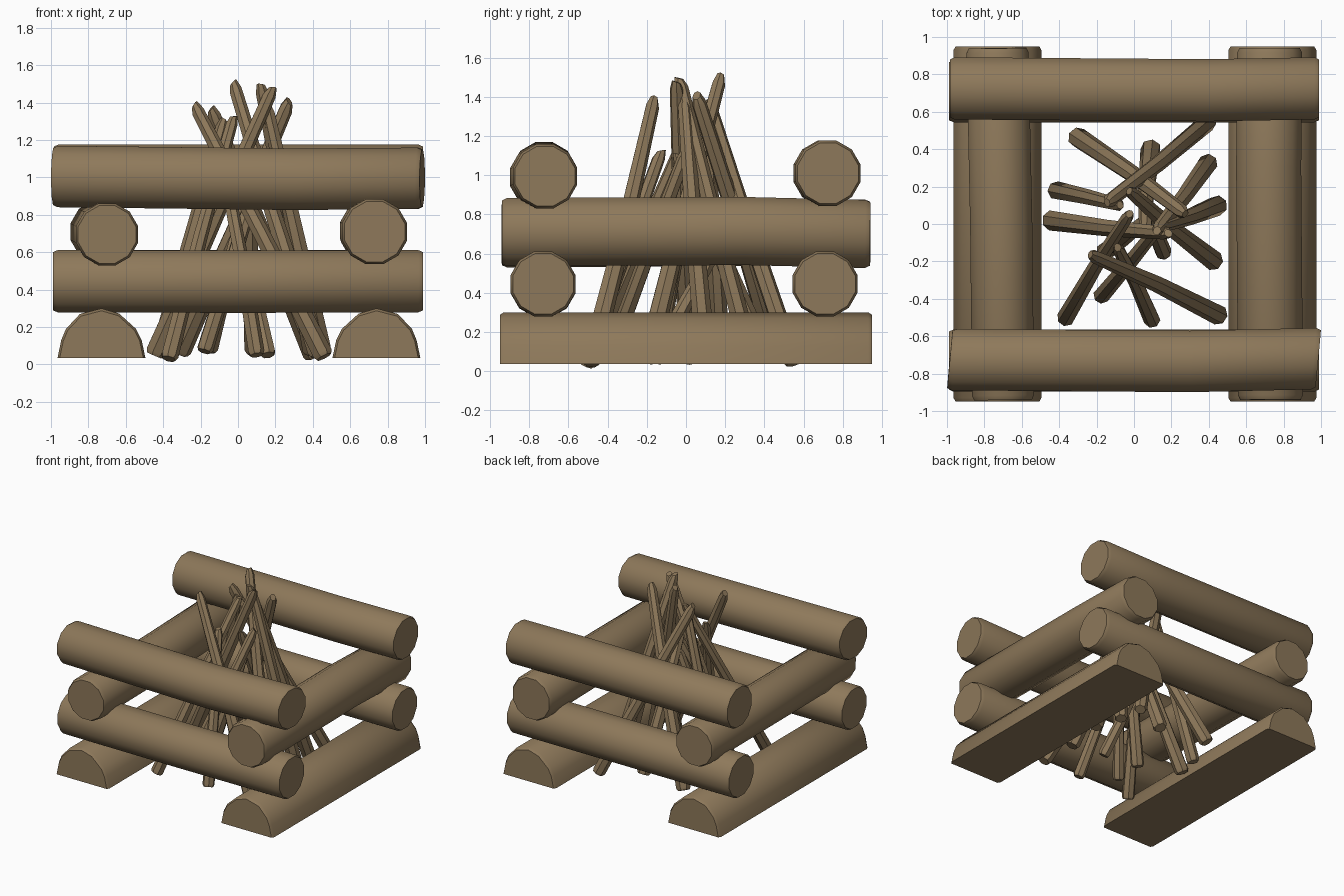
import bpy, bmesh, math, random
from mathutils import Vector

if "Cube" in bpy.data.objects:
    bpy.data.objects.remove(bpy.data.objects["Cube"])

random.seed(4)
wood = bpy.data.materials.new("brown wood")
wood.diffuse_color = (0.27, 0.19, 0.103, 1)
wood.use_nodes = True
wood.node_tree.nodes["Principled BSDF"].inputs["Base Color"].default_value = wood.diffuse_color


def finish(name, bm, angle):
    bmesh.ops.recalc_face_normals(bm, faces=bm.faces)
    me = bpy.data.meshes.new(name)
    bm.to_mesh(me)
    bm.free()
    me.materials.append(wood)
    ob = bpy.data.objects.new(name, me)
    bpy.context.collection.objects.link(ob)
    bpy.ops.object.select_all(action='DESELECT')
    bpy.context.view_layer.objects.active = ob
    ob.select_set(True)
    bpy.ops.object.shade_smooth_by_angle(angle=math.radians(angle))
    return ob


def loft(name, rings, angle):
    """Skin a list of equal-length rings and cap both ends."""
    bm = bmesh.new()
    vs = [[bm.verts.new(p) for p in r] for r in rings]
    n = len(vs[0])
    for a, b in zip(vs, vs[1:]):
        for i in range(n):
            bm.faces.new((a[i], a[(i + 1) % n], b[(i + 1) % n], b[i]))
    bm.faces.new(vs[0])
    bm.faces.new(vs[-1])
    return finish(name, bm, angle)


def log(name, path, r, slant=0.0):
    """12-sided log along a three-point path, rims slightly rounded."""
    a, m, b = map(Vector, path)
    d = (b - a).normalized()
    up = Vector((0, 0, 1))
    side = d.cross(up).normalized()
    up = side.cross(d)
    e = d * 0.025
    rings = []
    for c, k, s in ((a, .93, slant), (a + e, 1, slant), (m, 1, 0), (b - e, 1, slant), (b, .93, slant)):
        ring = []
        for i in range(12):
            t = math.tau * (i + .5) / 12
            ring.append(c + (side * math.cos(t) + up * math.sin(t)) * r * k
                        + d * math.cos(t) * s)
        rings.append(ring)
    loft(name, rings, 40)


def stick(name, base, top, r0, r1, n=7):
    """Tapered twig with bevelled base and slanted tip."""
    a, b = Vector(base), Vector(top)
    d = (b - a).normalized()
    side = d.cross(Vector((0, 0, 1))).normalized()
    up = side.cross(d)
    ph = random.random() * 6
    m = (a + b) / 2 + side * random.uniform(-.012, .012)
    rings = []
    for c, r, s in ((a, r0 * .8, 0), (a + d * .02, r0, 0), (m, (r0 + r1) / 2, 0),
                    (b - d * .06, r1, .2), (b - d * .015, r1 * .6, .6)):
        rings.append([c + (side * math.cos(t + ph) + up * math.sin(t + ph)) * r
                      + d * math.cos(t) * r * s
                      for t in [math.tau * i / n for i in range(n)]])
    loft(name, rings, 35)


# bottom layer: split half logs, flat side down
half = [(-.235, .035), (-.215, .13), (-.19, .19), (-.115, .27), (0, .30),
        (.095, .272), (.185, .19), (.215, .13), (.235, .035)]
for label, x, s in (("left", -.73, 1), ("right", .74, -1)):
    rings = [[(x + u * s * k, y, .035 + (z - .035) * k) for u, z in half]
             for y, k in ((-.95, .95), (-.93, 1), (.93, 1), (.95, .95))]
    loft("bottom_half_log_" + label, rings, 40)

# second layer: logs along x
log("second_log_front", [(-.99, -.73, .445), (0, -.73, .442), (.99, -.73, .445)], .172)
log("second_log_back", [(-.99, .71, .445), (0, .71, .445), (.99, .71, .445)], .172)

# third layer: logs along y
log("third_log_left", [(-.70, -.94, .695), (-.71, 0, .70), (-.73, .94, .71)], .172)
log("third_log_right", [(.73, -.94, .71), (.72, .3, .715), (.725, .94, .70)], .18)

# top layer: logs along x
log("top_log_front", [(-.985, -.725, 1.005), (.3, -.735, .99), (.985, -.72, .995)], .17, -.015)
log("top_log_back", [(-.985, .725, 1.01), (.4, .715, 1.01), (.99, .725, 1.01)], .172)

# kindling teepee: base, tip, base radius, tip radius
sticks = [
    ((-.31, .47, .06), (.28, .05, 1.42), .055, .038),
    ((.40, .55, .04), (-.15, .11, 1.38), .05, .038),
    ((-.42, .18, .06), (-.07, .10, 1.32), .05, .035),
    ((-.45, .02, .05), (.19, -.05, 1.49), .055, .036),
    ((.40, .33, .06), (.12, -.04, 1.51), .052, .036),
    ((.45, .10, .07), (.15, -.01, 1.40), .055, .036),
    ((.43, -.20, .05), (-.03, .18, 1.52), .055, .035),
    ((.46, -.49, .04), (-.24, -.16, 1.40), .055, .036),
    ((.10, -.52, .05), (-.09, -.12, 1.14), .045, .033),
    ((-.37, -.51, .03), (-.02, .06, 1.34), .048, .032),
    ((-.18, -.39, .07), (.15, .01, 1.14), .045, .035),
    ((.09, .41, .06), (.06, -.05, 1.12), .055, .035),
    ((.16, -.16, .05), (.06, .14, .60), .045, .035),
    ((-.16, -.15, .07), (.06, .02, .95), .05, .035),
]
for i, args in enumerate(sticks):
    stick("kindling_stick_%02d" % (i + 1), *args)
